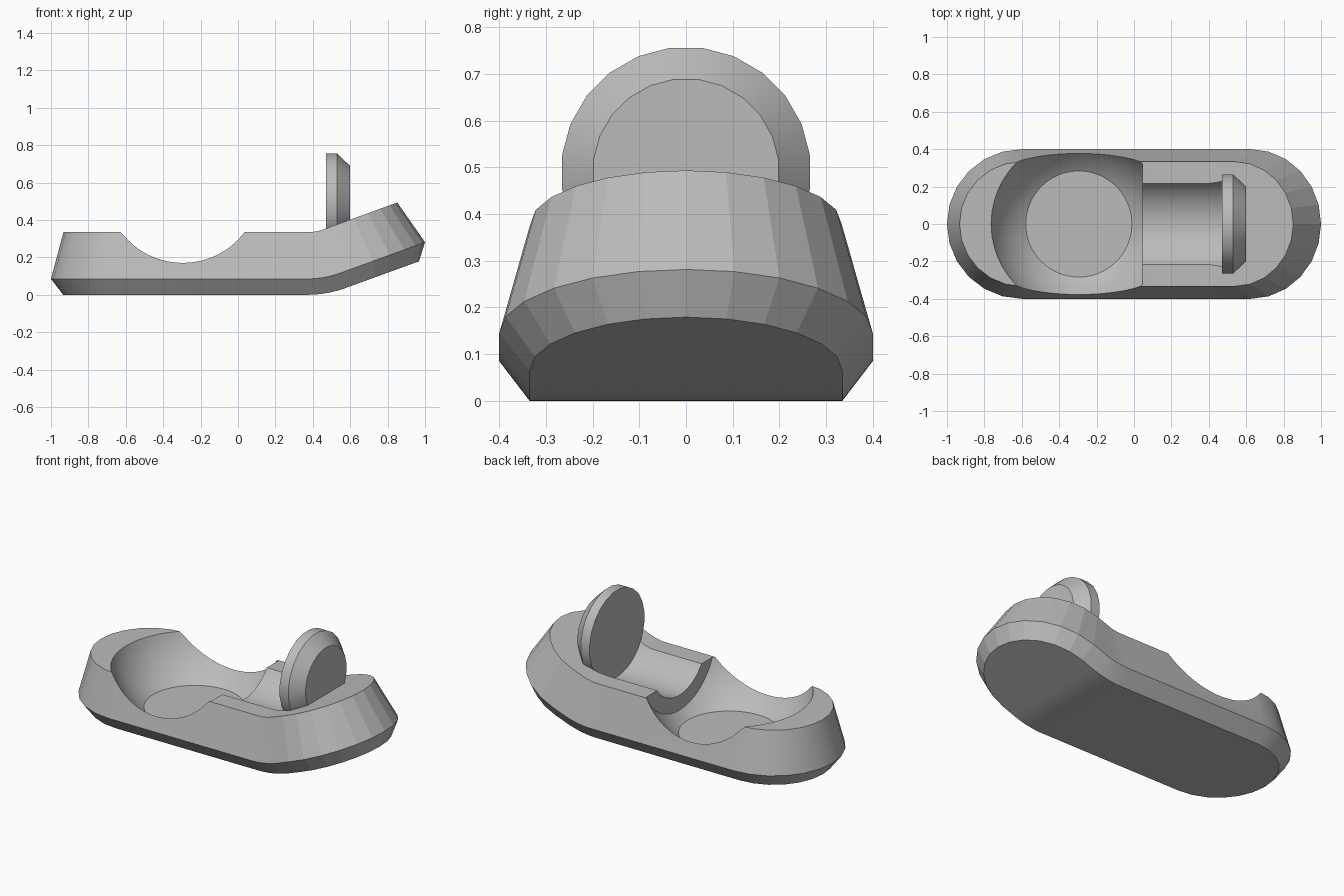
import bpy
import bmesh
from math import sin, cos, pi, radians
from mathutils import Vector, Matrix

if "Cube" in bpy.data.objects:
    bpy.data.objects.remove(bpy.data.objects["Cube"], do_unlink=True)

grey = bpy.data.materials.new("plain grey")
grey.use_nodes = True
grey.diffuse_color = (0.5, 0.5, 0.5, 1)
grey.node_tree.nodes["Principled BSDF"].inputs["Base Color"].default_value = (0.5, 0.5, 0.5, 1)


def make_object(name, bm):
    bmesh.ops.recalc_face_normals(bm, faces=bm.faces)
    mesh = bpy.data.meshes.new(name)
    bm.to_mesh(mesh)
    bm.free()
    mesh.materials.append(grey)
    obj = bpy.data.objects.new(name, mesh)
    bpy.context.collection.objects.link(obj)
    return obj


def cone_along_x(bm, x0, x1, r0, r1, z, segments):
    turn = Matrix.Translation(((x0 + x1) / 2, 0, z)) @ Matrix.Rotation(pi / 2, 4, 'Y')
    # half a step of spin leaves a flat edge on top
    spin = Matrix.Rotation(pi / segments, 4, 'Z')
    bmesh.ops.create_cone(bm, cap_ends=True, segments=segments, radius1=r0, radius2=r1,
                          depth=x1 - x0, matrix=turn @ spin)


# Base: chamfered stadium whose right end bends upward
BEND_X, BEND_Z, BEND = 0.37, 0.6, radians(20)
RINGS = [(0.335, 0.0), (0.4, 0.085), (0.333, 0.335)]  # cap radius, height
CAP_STEPS, BEND_STEPS = 6, 10


def bent(angle, along, y, z):
    arm = BEND_Z - z
    return Vector((BEND_X + arm * sin(angle) + along * cos(angle), y,
                   BEND_Z - arm * cos(angle) + along * sin(angle)))


# Each station is bend angle, straight offset and cap angle
quarter = [i * pi / 2 / CAP_STEPS for i in range(CAP_STEPS + 1)]
stations = [(0, -0.97, -1, t) for t in quarter]
stations += [(BEND * i / BEND_STEPS, 0, 0, pi / 2) for i in range(BEND_STEPS + 1)]
stations += [(BEND, 0.083, 1, t) for t in reversed(quarter)]

bm = bmesh.new()
sections = []
for angle, offset, side, t in stations:
    half = [(offset + side * r * cos(t), r * sin(t), z) for r, z in RINGS]
    loop = [(s, -y, z) for s, y, z in half] + [(s, y, z) for s, y, z in reversed(half)]
    sections.append([bm.verts.new(bent(angle, *p)) for p in loop])
for a, b in zip(sections, sections[1:]):
    for i in range(len(a)):
        j = (i + 1) % len(a)
        bm.faces.new((a[i], a[j], b[j], b[i]))
bmesh.ops.remove_doubles(bm, verts=bm.verts, dist=1e-5)
base = make_object("base", bm)

# Bowl cutter: sphere with a flat floor and a flat right wall
bm = bmesh.new()
bmesh.ops.create_uvsphere(bm, u_segments=80, v_segments=48, radius=0.493,
                          matrix=Matrix.Translation((-0.295, 0, 0.488)))
for point, normal in [((0, 0, 0.085), (0, 0, -1)), ((0.045, 0, 0), (1, 0, 0))]:
    bmesh.ops.bisect_plane(bm, geom=bm.verts[:] + bm.edges[:] + bm.faces[:],
                           plane_co=point, plane_no=normal, clear_outer=True)
    rim = [e for e in bm.edges if e.is_boundary]
    bmesh.ops.contextual_create(bm, geom=rim)
bowl_cutter = make_object("bowl_cutter", bm)

# Groove cutter: round channel from the bowl to the disc
bm = bmesh.new()
cone_along_x(bm, -0.1, 0.48, 0.266, 0.266, 0.49, 72)
groove_cutter = make_object("groove_cutter", bm)

bpy.context.view_layer.objects.active = base
for cutter in (bowl_cutter, groove_cutter):
    cutter.hide_render = True
    mod = base.modifiers.new(cutter.name, 'BOOLEAN')
    mod.operation = 'DIFFERENCE'
    mod.solver = 'EXACT'
    mod.object = cutter
    bpy.ops.object.modifier_apply(modifier=mod.name)
    bpy.data.objects.remove(cutter, do_unlink=True)

# Upright disc with a chamfered outer face
bm = bmesh.new()
cone_along_x(bm, 0.47, 0.53, 0.268, 0.268, 0.49, 24)
cone_along_x(bm, 0.53, 0.6, 0.268, 0.2, 0.49, 24)
bmesh.ops.remove_doubles(bm, verts=bm.verts, dist=1e-4)
inner = [f for f in bm.faces if len(f.verts) > 4 and abs(f.calc_center_median().x - 0.53) < 0.01]
bmesh.ops.delete(bm, geom=inner, context='FACES_ONLY')
disc = make_object("upright_disc", bm)

for obj in (base, disc):
    bpy.ops.object.select_all(action='DESELECT')
    obj.select_set(True)
    bpy.context.view_layer.objects.active = obj
    bpy.ops.object.shade_smooth_by_angle(angle=radians(25))

# The raised end keeps flat facets
for poly in base.data.polygons:
    if poly.center.x > 0.6:
        poly.use_smooth = False
